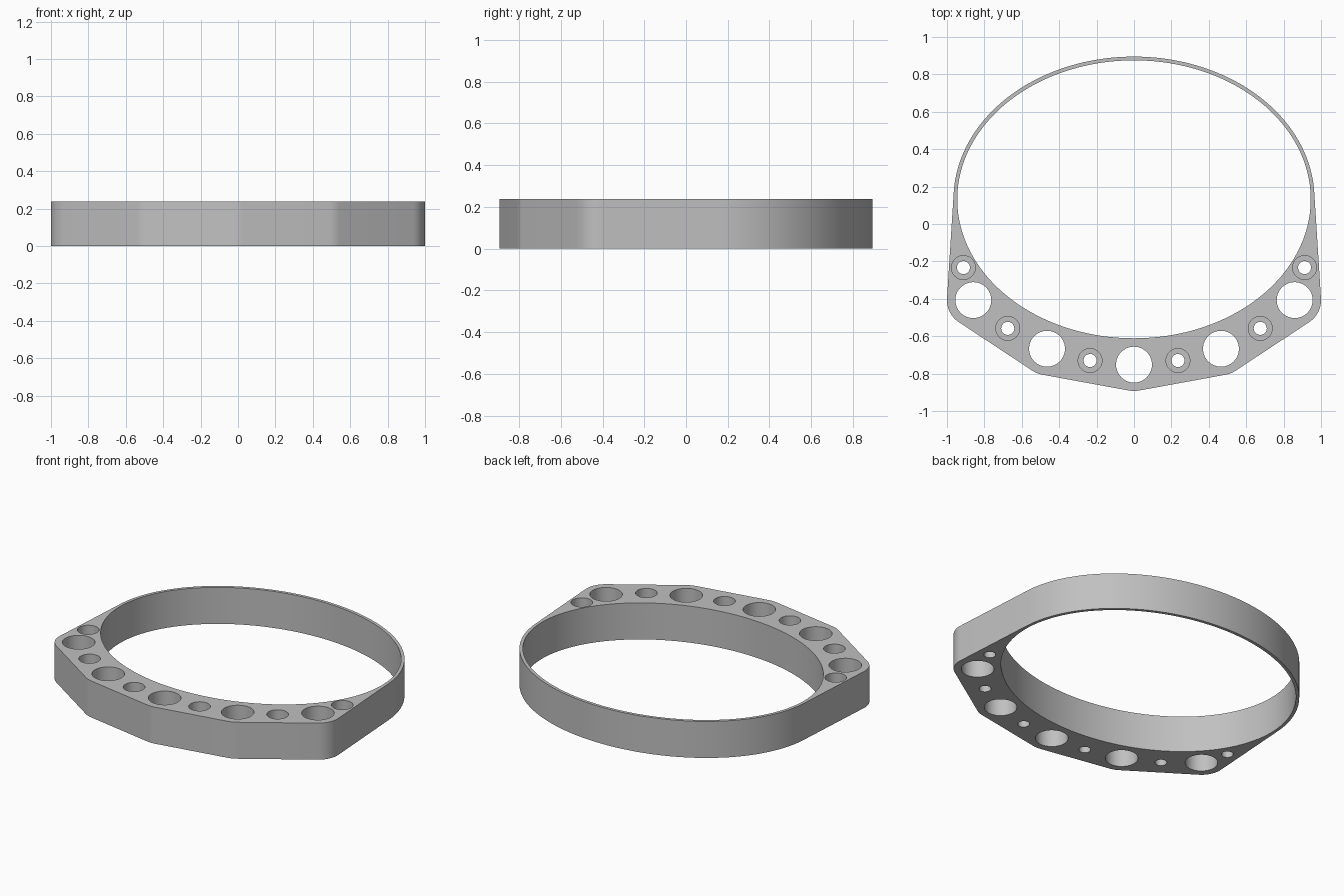
import bpy, bmesh, math

cube = bpy.data.objects.get("Cube")
if cube:
    bpy.data.objects.remove(cube, do_unlink=True)

HEIGHT = 0.237
BORE_DEPTH = 0.12
CENTRE_Y = 0.132
BOSS_R = 0.141
BIG_R, BORE_R, SCREW_R = 0.096, 0.064, 0.035
BIG_HOLES = [(0, -0.752), (0.465, -0.667), (0.859, -0.407)]
SCREW_HOLES = [(0.235, -0.73), (0.675, -0.558), (0.912, -0.233)]


def arc(cx, cy, rx, ry, start, end, n):
    """Points along an elliptical arc, angles in degrees."""
    angles = [math.radians(start + (end - start) * i / n) for i in range(n + 1)]
    return [(cx + rx * math.cos(a), cy + ry * math.sin(a)) for a in angles]


def circle(cx, cy, rx, ry, n):
    return arc(cx, cy, rx, ry, 0, 360, n)[:-1]


def loft(bm, sections):
    """Closed solid through (outline, z) sections."""
    rings = [[bm.verts.new((x, y, z)) for x, y in pts] for pts, z in sections]
    for low, high in zip(rings, rings[1:]):
        n = len(low)
        for i in range(n):
            j = (i + 1) % n
            bm.faces.new((low[i], low[j], high[j], high[i]))
    bm.faces.new(rings[0][::-1])
    bm.faces.new(rings[-1])


def make_object(name, bm):
    bmesh.ops.recalc_face_normals(bm, faces=bm.faces)
    mesh = bpy.data.meshes.new(name)
    bm.to_mesh(mesh)
    bm.free()
    obj = bpy.data.objects.new(name, mesh)
    bpy.context.collection.objects.link(obj)
    return obj


# Outline: thin oval band wrapped around rounded bosses at the front
half = arc(*BIG_HOLES[0], BOSS_R, BOSS_R, -90, -79.7, 3)
half += arc(*BIG_HOLES[1], BOSS_R, BOSS_R, -79.7, -56.6, 6)
half += arc(*BIG_HOLES[2], BOSS_R, BOSS_R, -56.6, 3.5, 14)
half += arc(0, CENTRE_Y, 0.965, 0.763, 3, 90, 48)
outline = half + [(-x, y) for x, y in half[-2:0:-1]]
body = bmesh.new()
loft(body, [(outline, 0), (outline, HEIGHT)])
frame = make_object("frame_ring", body)

# Cutters: oval opening, plain holes and counterbored screw holes
cut = bmesh.new()
opening = circle(0, CENTRE_Y, 0.945, 0.743, 128)
loft(cut, [(opening, -0.1), (opening, HEIGHT + 0.1)])
for side in (1, -1):
    for x, y in BIG_HOLES:
        if x == 0 and side < 0:
            continue
        ring = circle(side * x, y, BIG_R, BIG_R, 48)
        loft(cut, [(ring, -0.1), (ring, HEIGHT + 0.1)])
    for x, y in SCREW_HOLES:
        shank = circle(side * x, y, SCREW_R, SCREW_R, 32)
        bore = circle(side * x, y, BORE_R, BORE_R, 32)
        floor = HEIGHT - BORE_DEPTH
        loft(cut, [(shank, -0.1), (shank, floor), (bore, floor), (bore, HEIGHT + 0.1)])
cutter = make_object("hole_cutter", cut)
cutter.hide_render = True

# Cut the holes
mod = frame.modifiers.new("holes", 'BOOLEAN')
mod.operation = 'DIFFERENCE'
mod.solver = 'EXACT'
mod.object = cutter
bpy.ops.object.select_all(action='DESELECT')
frame.select_set(True)
bpy.context.view_layer.objects.active = frame
bpy.ops.object.modifier_apply(modifier=mod.name)
bpy.data.objects.remove(cutter, do_unlink=True)

# Single grey material
grey = bpy.data.materials.new("plain grey")
grey.use_nodes = True
colour = (0.53, 0.53, 0.53, 1)
grey.diffuse_color = colour
grey.node_tree.nodes["Principled BSDF"].inputs["Base Color"].default_value = colour
frame.data.materials.clear()
frame.data.materials.append(grey)
for poly in frame.data.polygons:
    poly.material_index = 0

bpy.ops.object.shade_smooth_by_angle(angle=math.radians(30))
